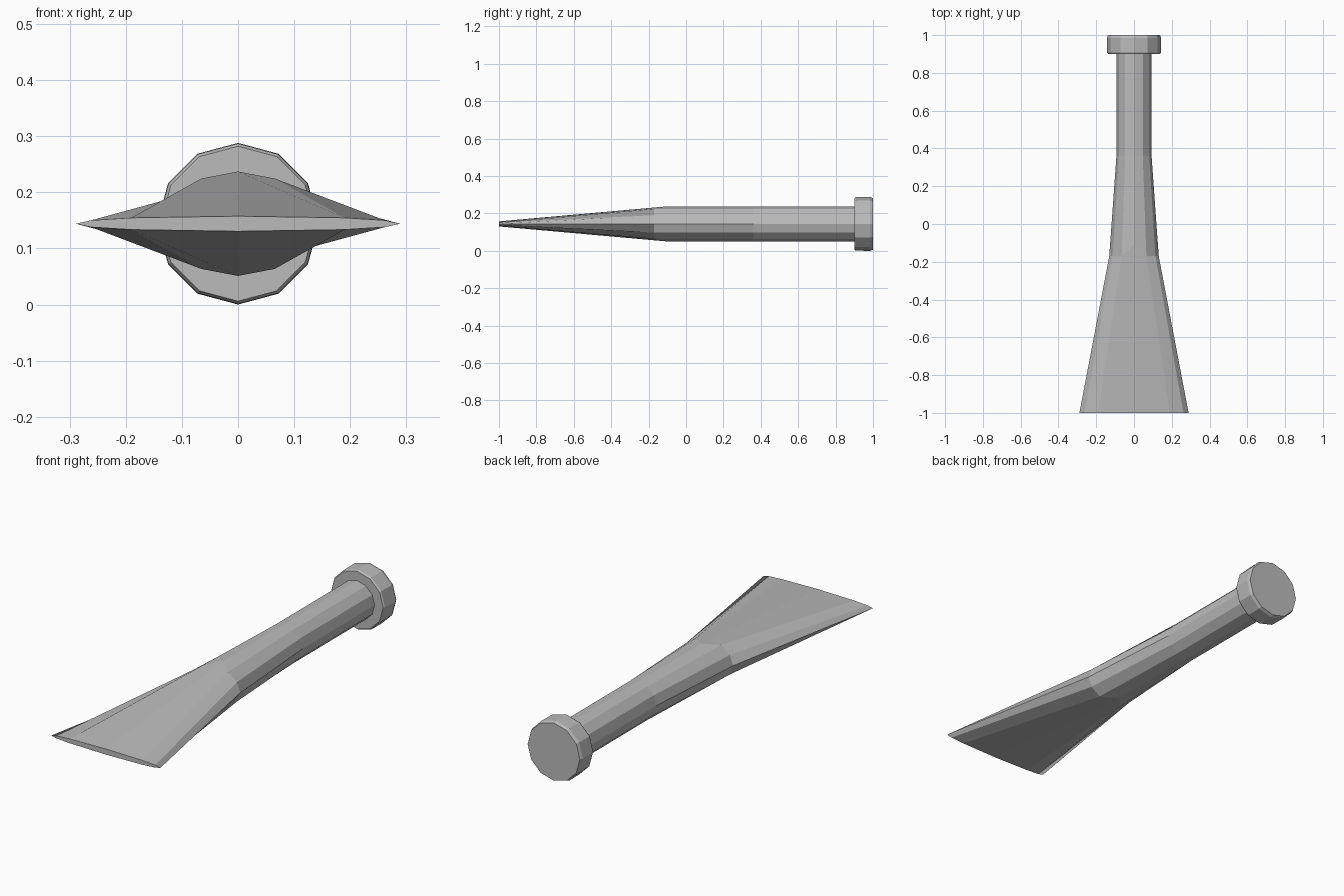
import bpy
import bmesh
from math import cos, sin, pi

cube = bpy.data.objects.get("Cube")
if cube:
    bpy.data.objects.remove(cube, do_unlink=True)

SIDES = 12
AXIS_Z = 0.144

steel = bpy.data.materials.new("grey steel")
steel.use_nodes = True
colour = (0.5, 0.5, 0.5, 1)
steel.diffuse_color = colour
steel.node_tree.nodes["Principled BSDF"].inputs["Base Color"].default_value = colour


def ring(y, rx, rz):
    """Twelve-sided elliptical section around the tool's axis."""
    return [(rx * cos(2 * pi * i / SIDES), y, AXIS_Z + rz * sin(2 * pi * i / SIDES))
            for i in range(SIDES)]


def loft(name, sections):
    """Skin a closed solid through a row of sections."""
    bm = bmesh.new()
    rows = [[bm.verts.new(p) for p in section] for section in sections]
    for a, b in zip(rows, rows[1:]):
        for i in range(SIDES):
            j = (i + 1) % SIDES
            bm.faces.new((a[i], a[j], b[j], b[i]))
    bm.faces.new(rows[0])
    bm.faces.new(rows[-1])
    bmesh.ops.recalc_face_normals(bm, faces=bm.faces)
    mesh = bpy.data.meshes.new(name)
    bm.to_mesh(mesh)
    bm.free()
    mesh.materials.append(steel)
    obj = bpy.data.objects.new(name, mesh)
    bpy.context.collection.objects.link(obj)
    return obj


# Cutting edge: a thin lens, given by one quarter and mirrored
quarter = [(0.289, 0), (0.262, 0.006), (0.19, 0.0105), (0, 0.0135)]
upper = quarter + [(-x, z) for x, z in quarter[-2::-1]]
lens = upper + [(x, -z) for x, z in upper[-2:0:-1]]
edge = [(x, -1, AXIS_Z + z) for x, z in lens]

# Shoulder: the blade flat reaches further back along the centre line
shoulder = [(x, -0.11 if abs(x) < 0.01 else y, z)
            for x, y, z in ring(-0.17, 0.131, 0.093)]

loft("blade_and_shaft", [edge, shoulder, ring(0.36, 0.093, 0.093),
                         ring(0.92, 0.093, 0.093)])

# Striking head with chamfered rims
loft("striking_head", [ring(y, r, r) for y, r in
                       ((0.9, 0.138), (0.908, 0.143), (0.985, 0.144), (1, 0.138))])
